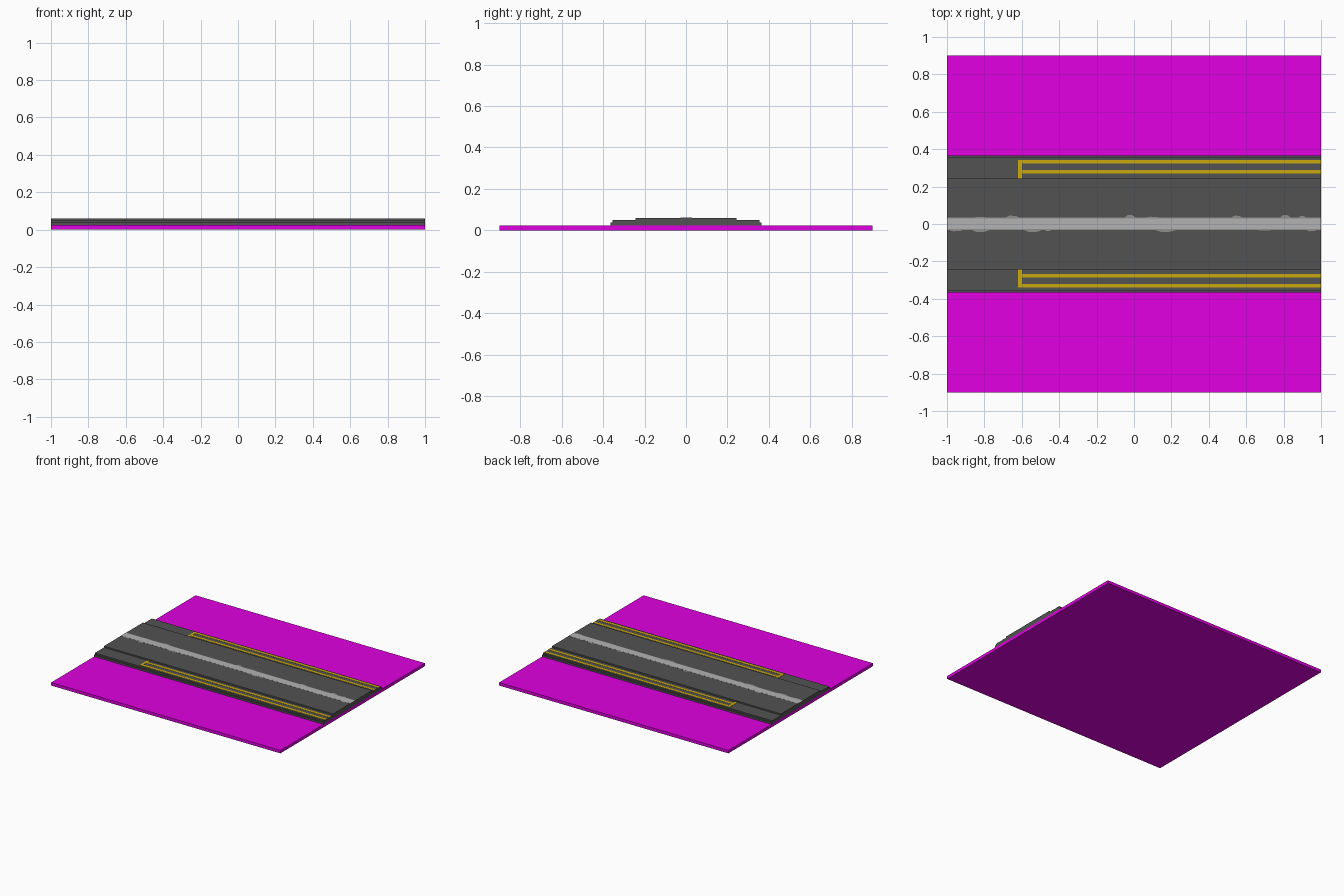
import bpy
import bmesh

cube = bpy.data.objects.get("Cube")
if cube:
    bpy.data.objects.remove(cube, do_unlink=True)


def material(name, rgb):
    m = bpy.data.materials.new(name)
    m.use_nodes = True
    m.diffuse_color = (*rgb, 1)
    bsdf = m.node_tree.nodes["Principled BSDF"]
    bsdf.inputs["Base Color"].default_value = (*rgb, 1)
    bsdf.inputs["Roughness"].default_value = 0.9
    return m


magenta = material("magenta", (0.75, 0.0, 0.75))
asphalt = material("asphalt grey", (0.085, 0.085, 0.085))
yellow = material("line yellow", (0.60, 0.40, 0.004))
pale = material("pale grey", (0.45, 0.45, 0.45))
worn = material("worn grey", (0.28, 0.28, 0.28))


def prism(name, outline, axis, lo, hi, mat):
    """Extrude a flat outline: (y, z) along x, or (x, y) along z."""
    bm = bmesh.new()

    def place(p, t):
        return (t, *p) if axis == "x" else (*p, t)

    face = bm.faces.new([bm.verts.new(place(p, lo)) for p in outline])
    new = bmesh.ops.extrude_face_region(bm, geom=[face])["geom"]
    for v in new:
        if isinstance(v, bmesh.types.BMVert):
            v.co["xyz".index(axis)] = hi
    bmesh.ops.recalc_face_normals(bm, faces=bm.faces)
    mesh = bpy.data.meshes.new(name)
    bm.to_mesh(mesh)
    bm.free()
    mesh.materials.append(mat)
    ob = bpy.data.objects.new(name, mesh)
    bpy.context.collection.objects.link(ob)
    return ob


def box(name, x, y, z, mat):
    outline = [(x[0], y[0]), (x[1], y[0]), (x[1], y[1]), (x[0], y[1])]
    return prism(name, outline, "z", *z, mat)


# Ground slab
box("ground_slab", (-1, 1), (-0.9, 0.9), (0, 0.024), magenta)

# Stepped road bed, mirrored half profile of (y, z)
half = [(0.365, 0.024), (0.365, 0.038), (0.355, 0.038), (0.355, 0.049),
        (0.243, 0.049), (0.243, 0.060)]
prism("road_bed", half + [(-y, z) for y, z in reversed(half)], "x", -1, 1, asphalt)

# Yellow painted lines on both shoulders, closed by a cross bar
for side, s in (("back", 1), ("front", -1)):
    shift = 0.003 if s == 1 else 0.0
    for part, a, b in (("inner", 0.267, 0.287), ("outer", 0.320, 0.340)):
        ys = sorted((s * (a + shift), s * (b + shift)))
        box(f"{side}_{part}_line", (-0.605, 1), ys, (0.049, 0.0505), yellow)
    ys = sorted((s * 0.241, s * (0.340 + shift)))
    box(f"{side}_cross_bar", (-0.62, -0.60), ys, (0.049, 0.0507), yellow)

# Pale centre strip
box("centre_strip", (-1, 1), (-0.027, 0.030), (0.060, 0.0608), pale)

# Worn ragged edges along the strip: base line with bumps of (centre, half width, height)
back_bumps = [(-0.82, 0.04, 0.004), (-0.65, 0.04, 0.011), (-0.02, 0.03, 0.015),
              (0.10, 0.04, 0.005), (0.55, 0.03, 0.011), (0.81, 0.03, 0.015), (0.90, 0.02, 0.010)]
front_bumps = [(-0.95, 0.04, 0.008), (-0.82, 0.05, 0.013), (-0.54, 0.05, 0.013),
               (-0.46, 0.02, 0.007), (0.17, 0.06, 0.012), (0.70, 0.05, 0.004), (0.95, 0.03, 0.008)]
for side, s, base, bumps in (("back", 1, 0.034, back_bumps), ("front", -1, 0.031, front_bumps)):
    edge = [(-1, s * base)]
    for c, w, h in bumps:
        edge += [(c - w, s * base), (c - w * 0.4, s * (base + h)),
                 (c + w * 0.4, s * (base + h * 0.85)), (c + w, s * base)]
    edge += [(1, s * base), (1, s * 0.024), (-1, s * 0.024)]
    prism(f"{side}_worn_edge", edge, "z", 0.060, 0.0605, worn)
